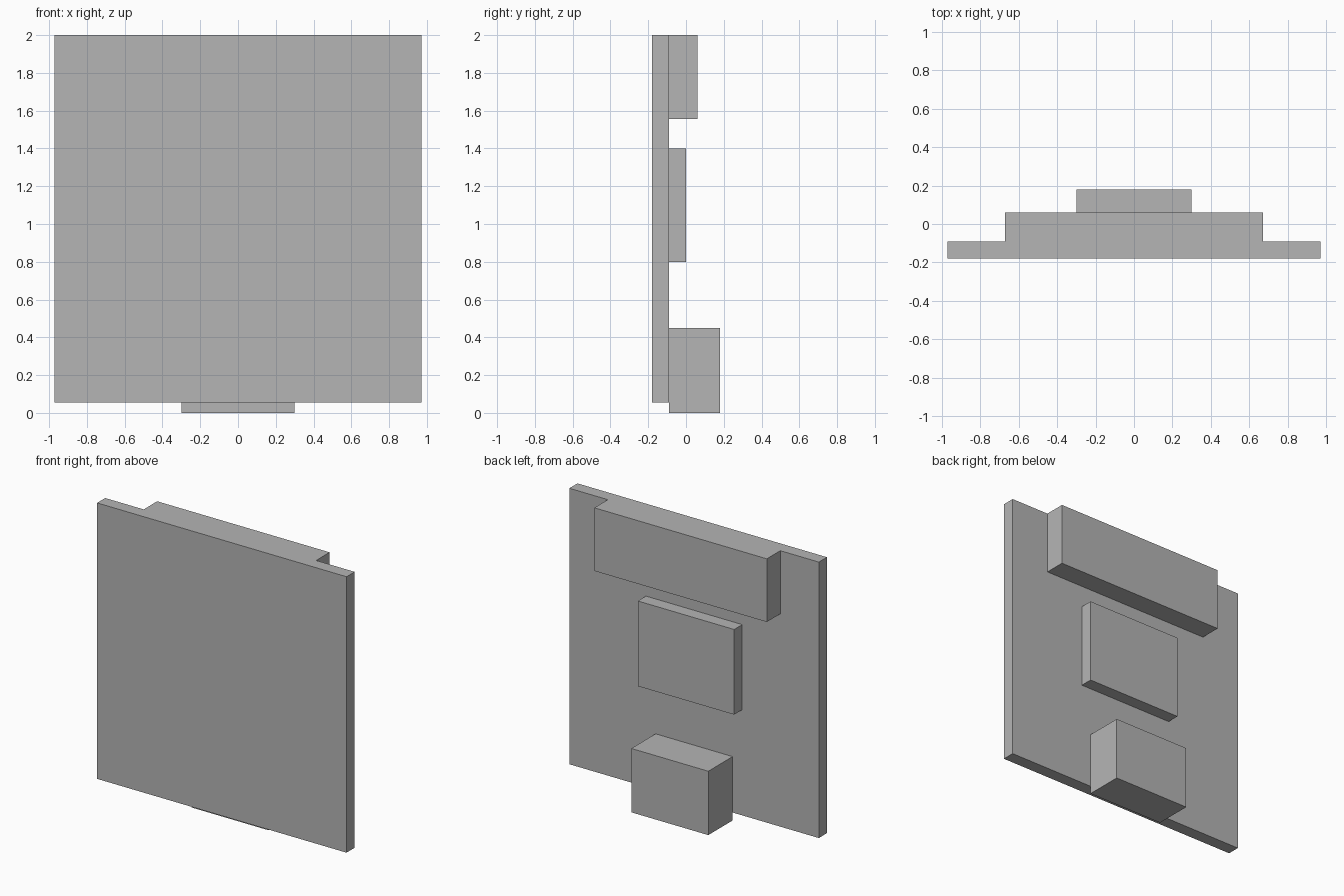
import bpy

# Remove the default cube
cube = bpy.data.objects.get("Cube")
if cube:
    bpy.data.objects.remove(cube, do_unlink=True)

# Single matte grey
grey = bpy.data.materials.new("grey")
grey.use_nodes = True
colour = (0.46, 0.46, 0.46, 1.0)
grey.diffuse_color = colour
grey.node_tree.nodes["Principled BSDF"].inputs["Base Color"].default_value = colour


def block(name, width, y_front, y_back, z_low, z_high):
    """Box centred on x, given by its width and its y and z limits."""
    bpy.ops.mesh.primitive_cube_add(size=1)
    obj = bpy.context.object
    obj.name = name
    size = (width, y_back - y_front, z_high - z_low)
    centre = (0, (y_front + y_back) / 2, (z_low + z_high) / 2)
    for v in obj.data.vertices:
        v.co = [c * s + o for c, s, o in zip(v.co, size, centre)]
    obj.data.materials.append(grey)
    return obj


FRONT, BACK = -0.18, -0.09

# Square panel, with three blocks mounted on its back
block("panel", 1.944, FRONT, BACK, 0.056, 2.0)
block("top_block", 1.344, BACK, 0.06, 1.555, 2.0)
block("middle_block", 0.75, BACK, 0.0, 0.80, 1.40)
block("bottom_block", 0.60, BACK, 0.18, 0.0, 0.45)
